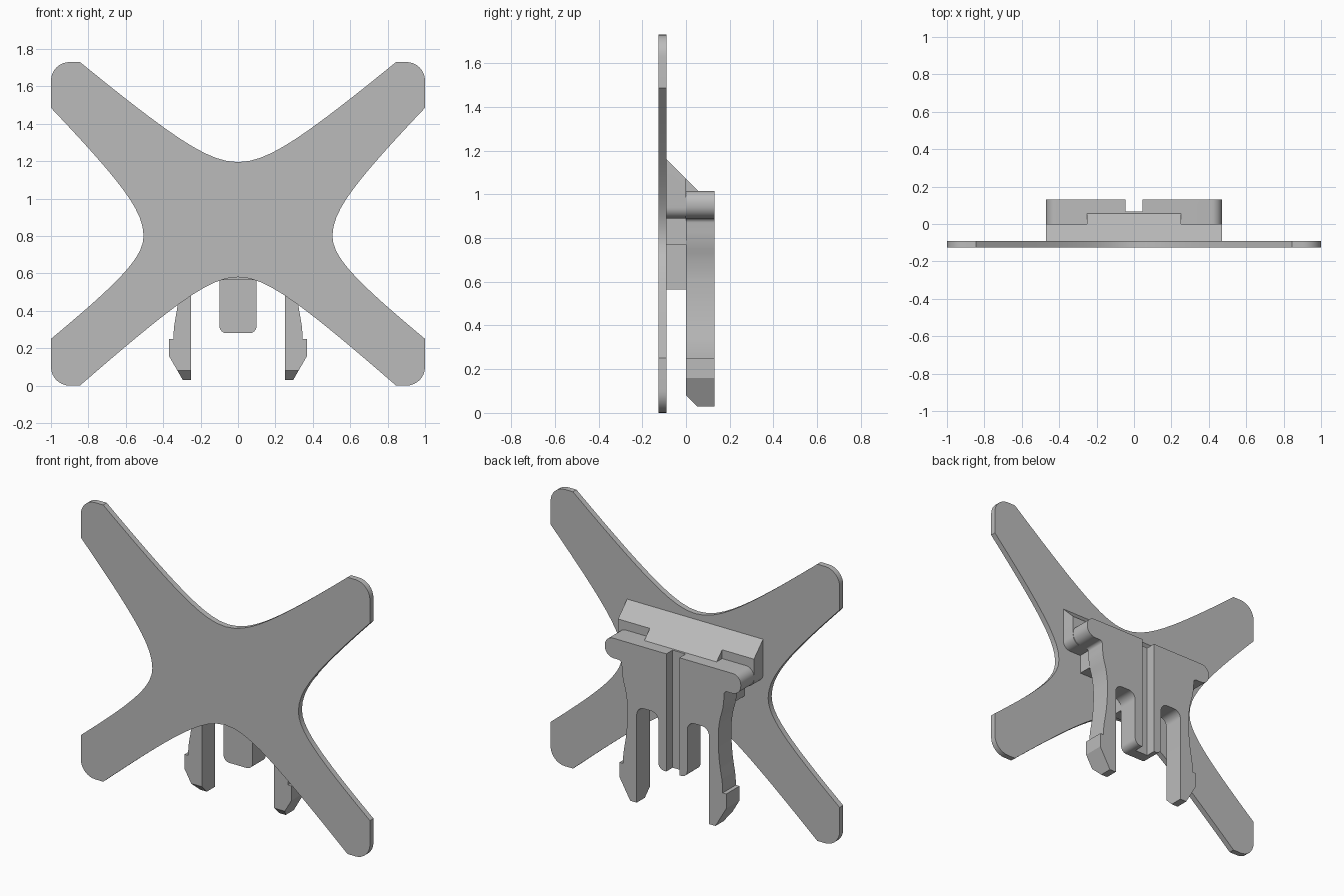
import bpy, bmesh, math
from mathutils import Vector
from mathutils.geometry import interpolate_bezier

cube = bpy.data.objects.get("Cube")
if cube:
    bpy.data.objects.remove(cube, do_unlink=True)

grey = bpy.data.materials.new("plain grey")
grey.use_nodes = True
grey.diffuse_color = (0.5, 0.5, 0.5, 1)
grey.node_tree.nodes["Principled BSDF"].inputs["Base Color"].default_value = (0.5, 0.5, 0.5, 1)


def rounded(corners):
    """Outline from (a, b) or (a, b, radius) corners."""
    pts = []
    for i, c in enumerate(corners):
        p = Vector((c[0], c[1], 0))
        if len(c) < 3:
            pts.append(p)
            continue
        ends = []
        for n in (corners[i - 1], corners[(i + 1) % len(corners)]):
            ends.append(p + (Vector((n[0], n[1], 0)) - p).normalized() * c[2])
        a, b = ends
        pts += interpolate_bezier(a, a.lerp(p, 0.552), b.lerp(p, 0.552), b, 9)
    return [(p.x, p.y) for p in pts]


def mirrored(half):
    """Close a right half outline running from the centre line back to it."""
    return half + [(-c[0], *c[1:]) for c in reversed(half) if c[0] > 0]


def prism(name, outline, start, end, axis="y", cut=None):
    """Extrude an outline along y (x, z points) or along x (y, z points)."""
    bm = bmesh.new()
    place = (lambda a, b, t: (a, t, b)) if axis == "y" else (lambda a, b, t: (t, a, b))
    face = bm.faces.new([bm.verts.new(place(a, b, start)) for a, b in outline])
    moved = bmesh.ops.extrude_face_region(bm, geom=[face])["geom"]
    verts = [v for v in moved if isinstance(v, bmesh.types.BMVert)]
    bmesh.ops.translate(bm, verts=verts, vec=place(0, 0, end - start))
    if cut:
        # Slice off a sloping side and close it
        point, normal = cut
        sliced = bmesh.ops.bisect_plane(bm, geom=bm.verts[:] + bm.edges[:] + bm.faces[:],
                                        plane_co=point, plane_no=normal, clear_outer=True)
        edges = [e for e in sliced["geom_cut"] if isinstance(e, bmesh.types.BMEdge)]
        bmesh.ops.holes_fill(bm, edges=edges)
    bmesh.ops.recalc_face_normals(bm, faces=bm.faces)
    mesh = bpy.data.meshes.new(name)
    bm.to_mesh(mesh)
    bm.free()
    mesh.materials.append(grey)
    obj = bpy.data.objects.new(name, mesh)
    bpy.context.collection.objects.link(obj)
    return obj


def smooth(obj):
    bpy.ops.object.select_all(action="DESELECT")
    obj.select_set(True)
    bpy.context.view_layer.objects.active = obj
    bpy.ops.object.shade_smooth_by_angle(angle=math.radians(25))


def sweep(length, rise, slope, steps=14):
    """Hyperbolic arc starting flat and reaching rise at length."""
    end = slope * length
    a = (end * end - rise * rise) / (2 * rise)
    return [(length * i / steps, math.hypot(a, slope * length * i / steps) - a)
            for i in range(steps + 1)]


# Four-armed plate with curved waists
top_z, waist_z, waist_x = 1.73, 0.80, 0.505
half = [(x, 1.195 + d) for x, d in sweep(0.845, 0.535, 0.85)]
half += [(1, top_z, 0.1)]
half += [(waist_x + d, waist_z + z) for z, d in reversed(sweep(0.685, 0.495, 1.0))]
half += [(waist_x + d, waist_z - z) for z, d in sweep(0.55, 0.495, 1.28)[1:]]
half += [(1, 0, 0.1)]
half += [(x, 0.58 - d) for x, d in reversed(sweep(0.845, 0.58, 0.9))]
plate = prism("cross_plate", rounded(mirrored(half)), -0.125, -0.09)

# Clip with crossbar, two hooked legs and a centre tongue
half = [(0, 1.015), (0.47, 1.015, 0.055), (0.47, 0.89, 0.06), (0.355, 0.89, 0.02),
        (0.35, 0.79, 0.04), (0.315, 0.67, 0.06), (0.315, 0.47, 0.08), (0.345, 0.3, 0.04),
        (0.345, 0.25), (0.37, 0.25), (0.37, 0.16), (0.295, 0.03), (0.25, 0.03),
        (0.25, 0.63, 0.05), (0.1, 0.63, 0.05), (0.1, 0.28, 0.04), (0, 0.28)]
clip = prism("clip", rounded(mirrored(half)), 0, 0.13, cut=((0, 0, 0.08), (0, -1, -1)))

# Vertical groove down the back of the clip
cutter = prism("groove_cutter", [(-0.045, 0.1), (0.045, 0.1), (0.045, 1.2), (-0.045, 1.2)], 0.068, 0.3)
cutter.hide_render = True
groove = clip.modifiers.new("groove", "BOOLEAN")
groove.object = cutter
groove.solver = "EXACT"
bpy.context.view_layer.objects.active = clip
bpy.ops.object.modifier_apply(modifier="groove")
bpy.data.objects.remove(cutter, do_unlink=True)

# Sloped block joining plate and crossbar, with its overlapping tab
half = [(0, 1.2), (0.47, 1.2), (0.47, 0.89, 0.05), (0, 0.89)]
block = prism("sloped_block", rounded(mirrored(half)), -0.09, 0,
              cut=((0, 0, 1.07), (0, 1, 1)))
prism("block_tab", [(0, 1.07), (0.055, 1.015), (0, 1.015)], -0.25, 0.25, axis="x")

# Stepped spacer behind the clip
half = [(0, 0.89), (0.34, 0.89), (0.34, 0.77), (0.1, 0.77), (0.1, 0.565), (0, 0.565)]
prism("spacer", rounded(mirrored(half)), -0.09, 0)

for part in (plate, clip, block):
    smooth(part)
